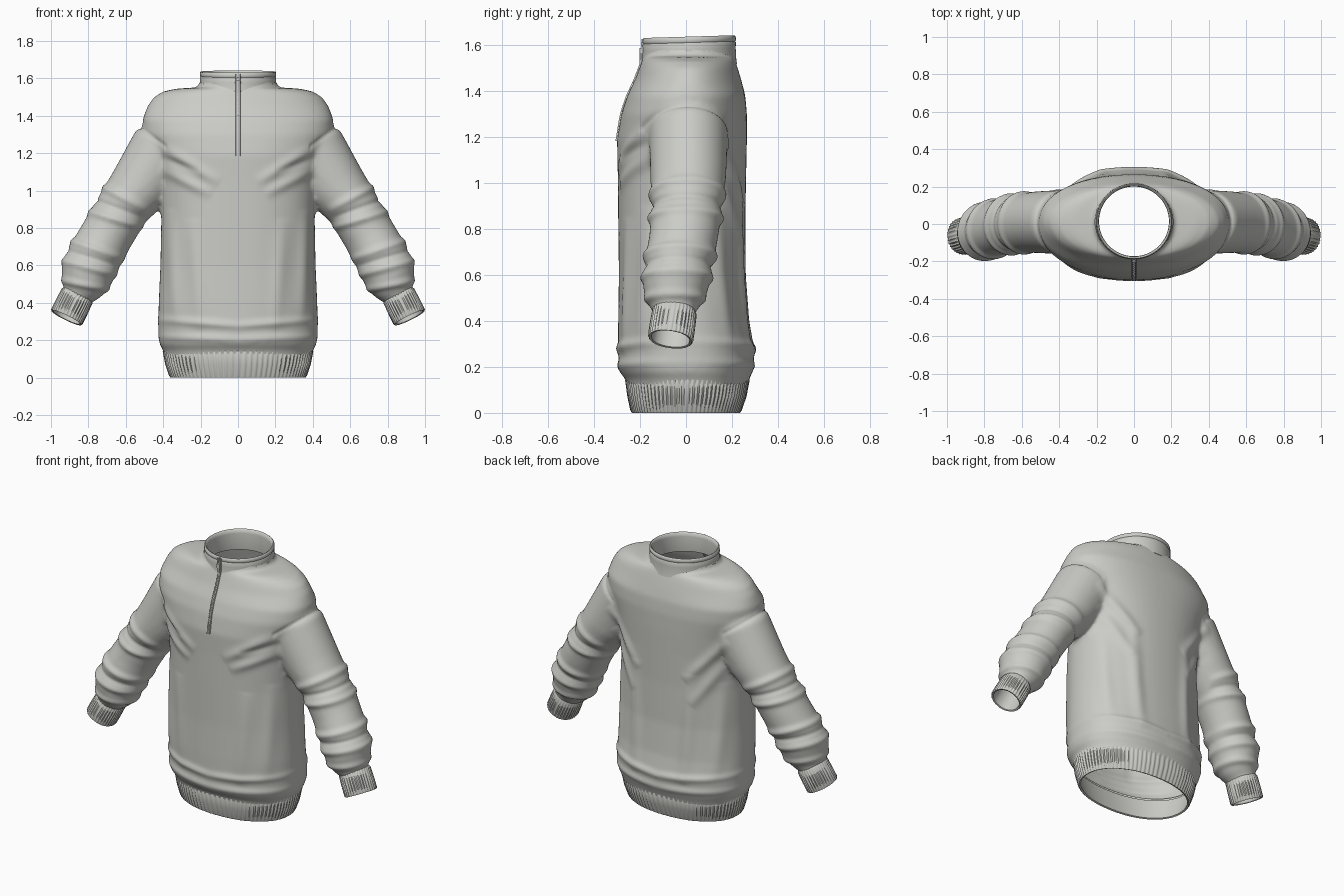
import bpy, bmesh
from math import sin, cos, pi, exp, copysign
from mathutils import Vector, Matrix
from mathutils.bvhtree import BVHTree

cube = bpy.data.objects.get("Cube")
if cube:
    bpy.data.objects.remove(cube, do_unlink=True)

knit = bpy.data.materials.new("light grey knit")
knit.use_nodes = True
knit.diffuse_color = (0.6, 0.6, 0.57, 1)
knit.node_tree.nodes["Principled BSDF"].inputs["Base Color"].default_value = knit.diffuse_color


def ring(bm, center, u, v, ru, rv, n, power=2.0, ribs=0, depth=0.0):
    """One oval loop; ribs ripple its radius."""
    loop = []
    for i in range(n):
        a = 2 * pi * i / n
        c, s = cos(a), sin(a)
        r = depth * cos(ribs * a)
        x = copysign(abs(c) ** (2 / power), c) * (ru + r)
        y = copysign(abs(s) ** (2 / power), s) * (rv + r)
        loop.append(bm.verts.new(center + u * x + v * y))
    return loop


def bridge(bm, loops, capped=False):
    for a, b in zip(loops, loops[1:]):
        for i in range(len(a)):
            j = (i + 1) % len(a)
            bm.faces.new((a[i], a[j], b[j], b[i]))
    if capped:
        bm.faces.new(loops[0][::-1])
        bm.faces.new(loops[-1])


def finish(bm, name, angle=0.7):
    bmesh.ops.recalc_face_normals(bm, faces=bm.faces)
    mesh = bpy.data.meshes.new(name)
    bm.to_mesh(mesh)
    bm.free()
    mesh.materials.append(knit)
    ob = bpy.data.objects.new(name, mesh)
    bpy.context.collection.objects.link(ob)
    bpy.ops.object.select_all(action="DESELECT")
    ob.select_set(True)
    bpy.context.view_layer.objects.active = ob
    bpy.ops.object.shade_smooth_by_angle(angle=angle)
    return ob


X, Y, Z = Vector((1, 0, 0)), Vector((0, 1, 0)), Vector((0, 0, 1))
CUFF_TOP, CUFF_END = Vector((0.86, -0.05, 0.437)), Vector((0.918, -0.068, 0.32))
CUFF_AXIS = (CUFF_END - CUFF_TOP).normalized()

# Torso sections: height, half width, front y, back y
TORSO = [
    (0.09, 0.385, -0.25, 0.26), (0.145, 0.4, -0.262, 0.275), (0.18, 0.42, -0.29, 0.29),
    (0.27, 0.427, -0.295, 0.298), (0.4, 0.424, -0.295, 0.275), (0.6, 0.415, -0.292, 0.26),
    (0.85, 0.41, -0.295, 0.258), (1.05, 0.42, -0.297, 0.262), (1.19, 0.46, -0.3, 0.265),
    (1.3, 0.505, -0.282, 0.265), (1.38, 0.51, -0.255, 0.258), (1.45, 0.485, -0.222, 0.24),
    (1.5, 0.45, -0.203, 0.225), (1.53, 0.4, -0.192, 0.215), (1.545, 0.33, -0.186, 0.209),
    (1.552, 0.215, -0.183, 0.206), (1.62, 0.195, -0.18, 0.205)]

# Sleeve sections: x, y, z, radius across, radius in depth
SLEEVE = [
    (0.33, 0.01, 1.25, 0.2, 0.17), (0.385, 0.01, 1.227, 0.188, 0.172),
    (0.515, 0.01, 1.03, 0.168, 0.165), (0.62, 0.004, 0.9, 0.143, 0.155),
    (0.7, -0.01, 0.765, 0.142, 0.15), (0.775, -0.035, 0.63, 0.147, 0.15),
    (0.818, -0.045, 0.54, 0.143, 0.142), (0.842, -0.05, 0.48, 0.115, 0.115),
    (0.86, -0.05, 0.437, 0.082, 0.09), (0.89, -0.059, 0.379, 0.078, 0.085)]

bm = bmesh.new()
bridge(bm, [ring(bm, Vector((0, (f + b) / 2, z)), X, Y, w, (b - f) / 2, 64,
                 2.25 if z < 1.4 else 2.0) for z, w, f, b in TORSO], True)
across = Vector((0.87, 0, 0.49))
for side in (1, -1):
    flip = Matrix.Diagonal((side, 1, 1))
    bridge(bm, [ring(bm, flip @ Vector((x, y, z)), flip @ across, Y, ru, rv, 40)
                for x, y, z, ru, rv in SLEEVE], True)
body = finish(bm, "body_and_sleeves")

# Fuse torso and sleeves into one cloth surface
remesh = body.modifiers.new("fuse", "REMESH")
remesh.mode = "VOXEL"
remesh.voxel_size = 0.011
relax = body.modifiers.new("relax", "SMOOTH")
relax.factor, relax.iterations = 0.5, 14
fused = bpy.data.meshes.new_from_object(
    body.evaluated_get(bpy.context.evaluated_depsgraph_get()))
bm = bmesh.new()
bm.from_mesh(fused)
bpy.data.objects.remove(body, do_unlink=True)

# Cloth folds: start x z, end x z, width, height, side (-1 front, 1 back, 0 both)
FOLDS = [
    (0.4, 1.23, 0.1, 1.04, 0.03, 0.014, -1), (0.42, 1.12, 0.14, 0.98, 0.028, 0.014, -1),
    (0.42, 1.18, 0.2, 1.1, 0.02, -0.01, -1), (0.24, 0.85, 0.2, 0.25, 0.04, 0.01, -1),
    (0.36, 0.9, 0.34, 0.3, 0.03, 0.01, 0), (0.44, 0.31, -0.1, 0.27, 0.02, 0.012, 0),
    (0.44, 0.22, -0.1, 0.2, 0.02, 0.01, 0), (0.42, 1.2, 0.16, 0.9, 0.03, 0.016, 1),
    (0.4, 1.06, 0.2, 0.75, 0.03, 0.013, 1), (0.2, 0.95, 0.17, 0.25, 0.04, 0.014, 1),
    (0.78, 1.05, 0.48, 0.89, 0.022, 0.013, 0), (0.84, 0.9, 0.5, 0.8, 0.02, 0.015, 0),
    (0.82, 0.97, 0.5, 0.85, 0.015, -0.01, 0), (0.95, 0.75, 0.6, 0.63, 0.02, 0.014, 0),
    (0.99, 0.64, 0.62, 0.54, 0.02, 0.014, 0), (0.95, 0.69, 0.62, 0.59, 0.014, -0.01, 0),
    (1.0, 0.53, 0.64, 0.46, 0.018, 0.012, 0)]


def fold_offset(p, normal):
    total = 0.0
    for x0, z0, x1, z1, width, height, side in FOLDS:
        a, b = Vector((x0, z0)), Vector((x1, z1))
        q, d = Vector((abs(p.x), p.z)), b - a
        t = min(max((q - a).dot(d) / d.length_squared, 0), 1)
        gap = (q - a - d * t).length
        facing = 1 if side == 0 else max(0, side * normal.y)
        total += height * facing * sin(pi * t) ** 0.6 * exp(-(gap / width) ** 2)
    # Stitched grooves around the dropped shoulder
    seam = (abs(p.x) - 0.54) * 0.6 - (p.z - 1.35) * 0.8
    if abs(p.x) > 0.38:
        total -= 0.006 * exp(-(seam / 0.009) ** 2)
    return total


bm.normal_update()
moves = [(v, v.normal * fold_offset(v.co, v.normal)) for v in bm.verts]
for v, move in moves:
    v.co += move


# Open the neck, hem and sleeve ends
def beyond_opening(p):
    q = Vector((abs(p.x), p.y, p.z))
    at_cuff = q.x > 0.7 and (q - CUFF_TOP).dot(CUFF_AXIS) > 0.025
    return p.z < 0.125 or p.z > 1.575 or at_cuff


bmesh.ops.delete(bm, geom=[f for f in bm.faces if beyond_opening(f.calc_center_median())],
                 context="FACES")
surface = BVHTree.FromBMesh(bm)
finish(bm, "body_and_sleeves", 1.2)


def band(name, sections, ribs, u=X, v=Y, n=None):
    """Knitted tube with a folded edge; sections give centre, radii and rib depth."""
    tube = bmesh.new()
    bridge(tube, [ring(tube, c, u, v, ru, rv, n or ribs * 4, 2.0 if n else 2.15, ribs, d)
                  for c, ru, rv, d in sections])
    return finish(tube, name, 1.0)


# Ribbed hem
band("hem_band", [
    (Vector((0, y, z)), rx, ry, d) for y, z, rx, ry, d in (
        (0.006, 0.155, 0.396, 0.262, 0), (0.006, 0.142, 0.4, 0.268, 0.003),
        (0.004, 0.07, 0.385, 0.255, 0.004), (0, 0.01, 0.365, 0.238, 0.004),
        (0, 0, 0.36, 0.234, 0.001), (0, 0.004, 0.35, 0.224, 0),
        (0.004, 0.07, 0.37, 0.242, 0), (0.006, 0.14, 0.388, 0.256, 0))], 84)

# Ribbed cuffs
for side, label in ((1, "left"), (-1, "right")):
    flip = Matrix.Diagonal((side, 1, 1))
    u = Vector((0.9, 0, 0.44))
    v = CUFF_AXIS.cross(u).normalized()
    band(label + "_cuff", [
        (flip @ CUFF_TOP.lerp(CUFF_END, t), r, r * 1.07, d) for t, r, d in (
            (-0.1, 0.083, 0), (0, 0.089, 0.002), (0.5, 0.09, 0.003), (0.95, 0.09, 0.003),
            (1, 0.087, 0.001), (0.98, 0.078, 0), (0.5, 0.077, 0), (0, 0.077, 0))],
         34, flip @ u, flip @ v)

# Stand collar, rising slightly to the back
collar = band("collar", [
    (Vector((0, 0.014, z)), r, r * 0.995, 0) for z, r in (
        (1.512, 0.2), (1.517, 0.209), (1.535, 0.206), (1.58, 0.203), (1.605, 0.204),
        (1.61, 0.201), (1.615, 0.204), (1.632, 0.203), (1.636, 0.198), (1.632, 0.19),
        (1.61, 0.187), (1.54, 0.187), (1.51, 0.19))], 1, n=96)
for v in collar.data.vertices:
    if v.co.z > 1.56:
        v.co.z += 0.03 * v.co.y
collar_bm = bmesh.new()
collar_bm.from_mesh(collar.data)
collar_surface = BVHTree.FromBMesh(collar_bm)
collar_bm.free()


def front_y(z):
    hits = [t.ray_cast(Vector((0.003, -1, z)), Y)[0] for t in (surface, collar_surface)]
    return min([h.y for h in hits if h] or [-0.185])


def block(bm, center, size):
    bmesh.ops.create_cube(bm, size=1, matrix=Matrix.Translation(center)
                          @ Matrix.Diagonal((*size, 1)))


# Zip: raised tapes, interlocking teeth, stops and pull
heights = [1.185 + 0.0125 * i for i in range(36)]
bm = bmesh.new()
for side in (1, -1):
    strip = []
    for z in heights:
        y = front_y(z)
        strip.append([bm.verts.new((side * x, y + dy, z)) for x, dy in (
            (0.004, 0.004), (0.005, -0.005), (0.012, -0.006), (0.017, 0.006))])
    for a, b in zip(strip, strip[1:]):
        for i in range(3):
            bm.faces.new((a[i], a[i + 1], b[i + 1], b[i]))
finish(bm, "zip_tapes")

bm = bmesh.new()
for i, z in enumerate(heights[1:]):
    block(bm, Vector((0.002 * (-1) ** i, front_y(z) - 0.002, z)), (0.009, 0.007, 0.007))
block(bm, Vector((0, front_y(1.187) - 0.003, 1.187)), (0.022, 0.008, 0.01))
finish(bm, "zip_teeth", 0.5)

bm = bmesh.new()
block(bm, Vector((0, front_y(1.575) - 0.008, 1.575)), (0.02, 0.012, 0.026))
block(bm, Vector((0, front_y(1.54) - 0.009, 1.545)), (0.011, 0.005, 0.05))
finish(bm, "zip_pull", 0.5)
